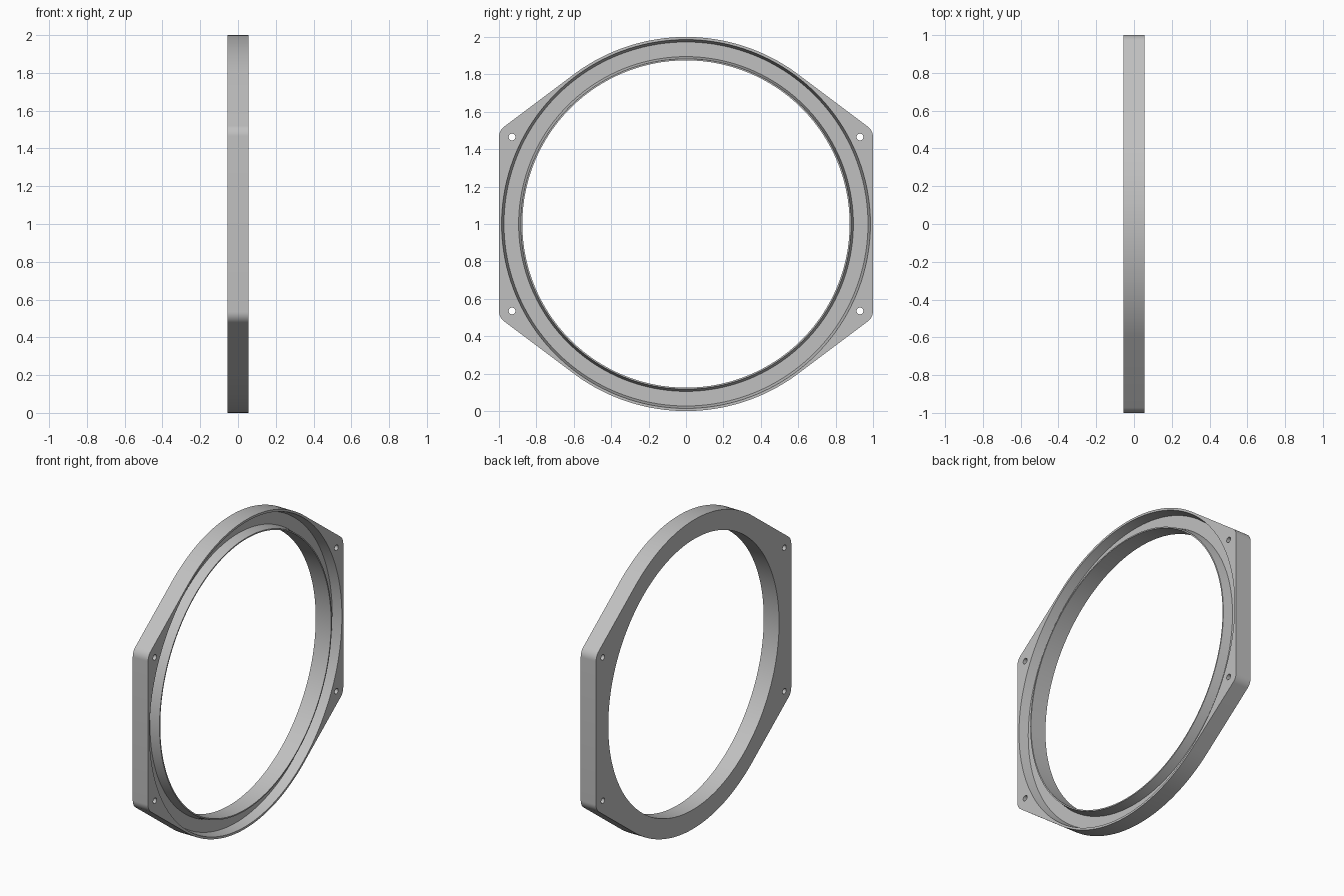
import bpy, bmesh
from math import cos, sin, pi, atan2

if "Cube" in bpy.data.objects:
    bpy.data.objects.remove(bpy.data.objects["Cube"], do_unlink=True)

HALF = 0.055                    # half thickness along x
BOLT_Y, BOLT_Z = 0.93, 0.465    # bolt positions from the ring centre
CORNER_R = 0.07
SEGS = 160
TANGENT = atan2(0.8, 0.6)       # where the sloping sides leave the ring


def arc(cy, cz, r, start, end, n):
    return [(cy + r * cos(start + (end - start) * i / n),
             cz + r * sin(start + (end - start) * i / n)) for i in range(n + 1)]


def finish(name, bm):
    bmesh.ops.recalc_face_normals(bm, faces=bm.faces)
    mesh = bpy.data.meshes.new(name)
    bm.to_mesh(mesh)
    bm.free()
    ob = bpy.data.objects.new(name, mesh)
    bpy.context.collection.objects.link(ob)
    return ob


def prism(name, outline, x0, x1):
    """Extrude a (y, z) outline along x."""
    bm = bmesh.new()
    a = [bm.verts.new((x0, y, z + 1)) for y, z in outline]
    b = [bm.verts.new((x1, y, z + 1)) for y, z in outline]
    bm.faces.new(a)
    bm.faces.new(b)
    for i in range(len(a)):
        j = (i + 1) % len(a)
        bm.faces.new((a[i], a[j], b[j], b[i]))
    return finish(name, bm)


def lathe(name, profile):
    """Revolve a closed (radius, x) profile around the ring axis."""
    bm = bmesh.new()
    rings = [[bm.verts.new((x, r * cos(2 * pi * k / SEGS), 1 + r * sin(2 * pi * k / SEGS)))
              for r, x in profile] for k in range(SEGS)]
    for k in range(SEGS):
        a, b = rings[k], rings[(k + 1) % SEGS]
        for i in range(len(profile)):
            j = (i + 1) % len(profile)
            bm.faces.new((a[i], a[j], b[j], b[i]))
    return finish(name, bm)


def circle(cy, cz, r, n):
    return arc(cy, cz, r, 0, 2 * pi, n)[:-1]


# Outline: top and bottom ring arcs joined to four rounded corners
outline = (arc(BOLT_Y, BOLT_Z, CORNER_R, 0, TANGENT, 8)
           + arc(0, 0, 1, TANGENT, pi - TANGENT, 48)
           + arc(-BOLT_Y, BOLT_Z, CORNER_R, pi - TANGENT, pi, 8))
outline += [(-y, -z) for y, z in outline]
frame = prism("ring_frame", outline, -HALF, HALF)

# Cutters: central opening, tapered groove on the +x face, bolt holes
cutters = [
    prism("opening_cutter", circle(0, 0, 0.875, SEGS), -0.2, 0.2),
    lathe("groove_cutter", [(0.882, HALF + 0.005), (0.895, HALF - 0.06),
                            (0.973, HALF - 0.06), (0.987, HALF + 0.005)]),
]
for sy in (-1, 1):
    for sz in (-1, 1):
        cutters.append(prism("bolt_hole_cutter",
                             circle(sy * BOLT_Y, sz * BOLT_Z, 0.018, 24), -0.2, 0.2))

for cutter in cutters:
    cutter.hide_render = True
    mod = frame.modifiers.new(cutter.name, "BOOLEAN")
    mod.operation = "DIFFERENCE"
    mod.solver = "EXACT"
    mod.object = cutter

# Bake the cuts and remove the cutters
graph = bpy.context.evaluated_depsgraph_get()
baked = bpy.data.meshes.new_from_object(frame.evaluated_get(graph))
frame.modifiers.clear()
frame.data = baked
for cutter in cutters:
    bpy.data.objects.remove(cutter, do_unlink=True)

# Plain grey material
grey = bpy.data.materials.new("light_grey")
grey.use_nodes = True
colour = (0.53, 0.53, 0.53, 1)
grey.diffuse_color = colour
grey.node_tree.nodes["Principled BSDF"].inputs["Base Color"].default_value = colour
frame.data.materials.clear()
frame.data.materials.append(grey)

bpy.ops.object.select_all(action="DESELECT")
frame.select_set(True)
bpy.context.view_layer.objects.active = frame
bpy.ops.object.shade_smooth_by_angle()
